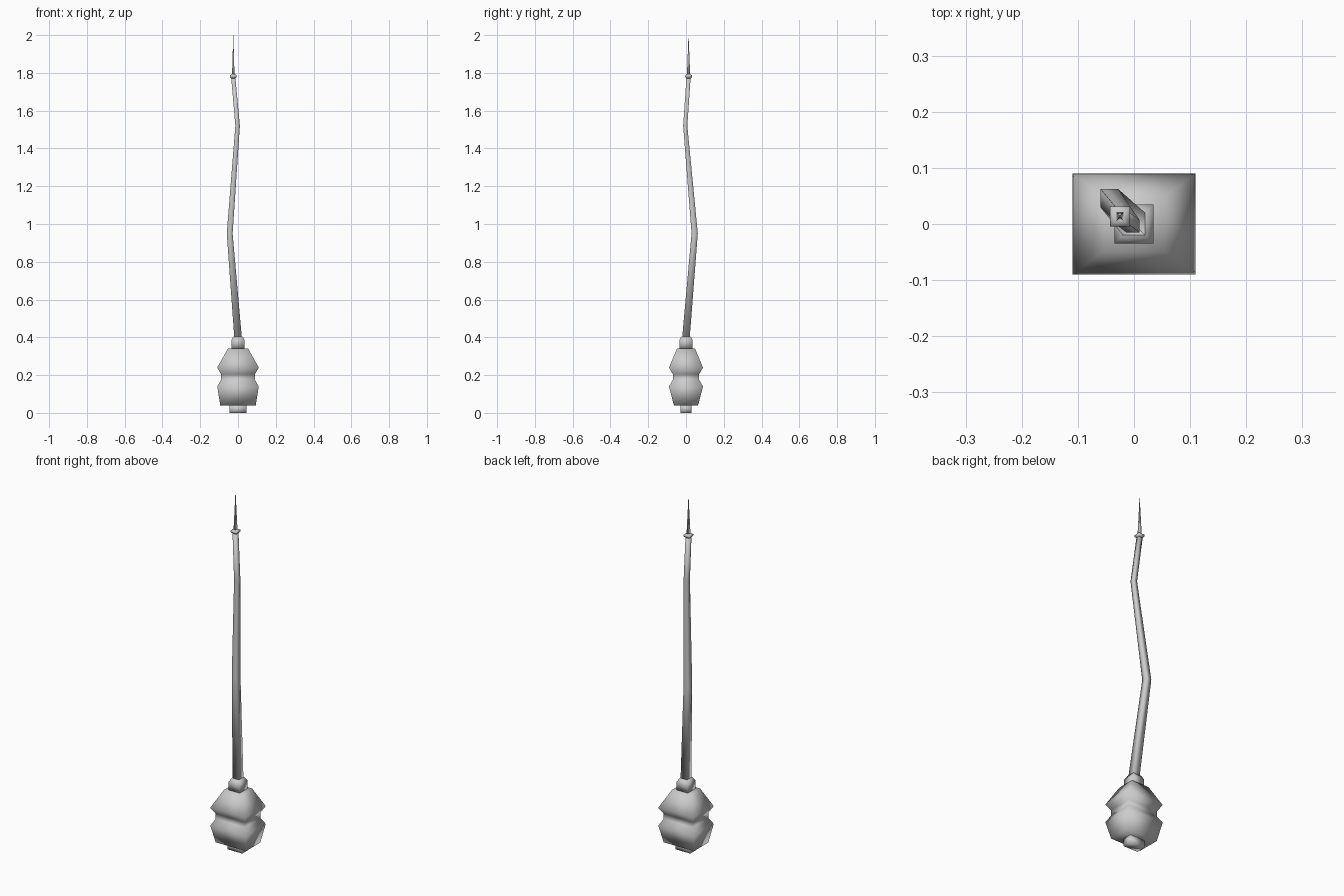
import bpy
import bmesh

if "Cube" in bpy.data.objects:
    bpy.data.objects.remove(bpy.data.objects["Cube"])


def loft(name, sections):
    """Smooth four-sided loft through sections (cx, cy, z, half_x, half_y)."""
    bm = bmesh.new()
    rings = []
    for cx, cy, z, hx, hy in sections:
        rings.append([bm.verts.new((cx + sx * hx, cy + sy * hy, z))
                      for sx, sy in ((-1, -1), (1, -1), (1, 1), (-1, 1))])
    for a, b in zip(rings, rings[1:]):
        for i in range(4):
            j = (i + 1) % 4
            bm.faces.new((a[i], a[j], b[j], b[i]))
    bm.faces.new(rings[0][::-1])
    bm.faces.new(rings[-1])
    for f in bm.faces:
        f.smooth = True
    mesh = bpy.data.meshes.new(name)
    bm.to_mesh(mesh)
    bm.free()
    obj = bpy.data.objects.new(name, mesh)
    bpy.context.collection.objects.link(obj)
    return obj


# Small foot under the handle
loft("foot", [(0, 0, 0, 0.046, 0.028), (0, 0, 0.04, 0.046, 0.028)])

# Bulky handle with a pinched waist
loft("handle", [(0, 0, z, hx, hy) for z, hx, hy in (
    (0.04, 0.094, 0.064), (0.14, 0.11, 0.09), (0.175, 0.09, 0.07),
    (0.205, 0.09, 0.07), (0.24, 0.11, 0.09), (0.34, 0.054, 0.048))])

# Collar where the shaft leaves the handle
loft("collar", [(0, 0, z, h, h) for z, h in (
    (0.34, 0.035), (0.385, 0.035), (0.405, 0.024))])

# Crooked, tapering shaft
TIP_X, TIP_Y = -0.025, 0.0135
loft("shaft", [
    (0.001, -0.001, 0.39, 0.020, 0.020),
    (-0.044, 0.046, 0.95, 0.0155, 0.0165),
    (-0.002, -0.004, 1.52, 0.012, 0.011),
    (TIP_X, TIP_Y, 1.775, 0.011, 0.011)])

# Flared ring below the spike
loft("ring", [(TIP_X, TIP_Y, z, h, h) for z, h in (
    (1.77, 0.011), (1.778, 0.018), (1.787, 0.018), (1.793, 0.009))])

# Needle-like spike
loft("spike", [(TIP_X, TIP_Y, 1.788, 0.0065, 0.0085),
               (TIP_X, TIP_Y, 2.0, 0.0004, 0.0004)])
